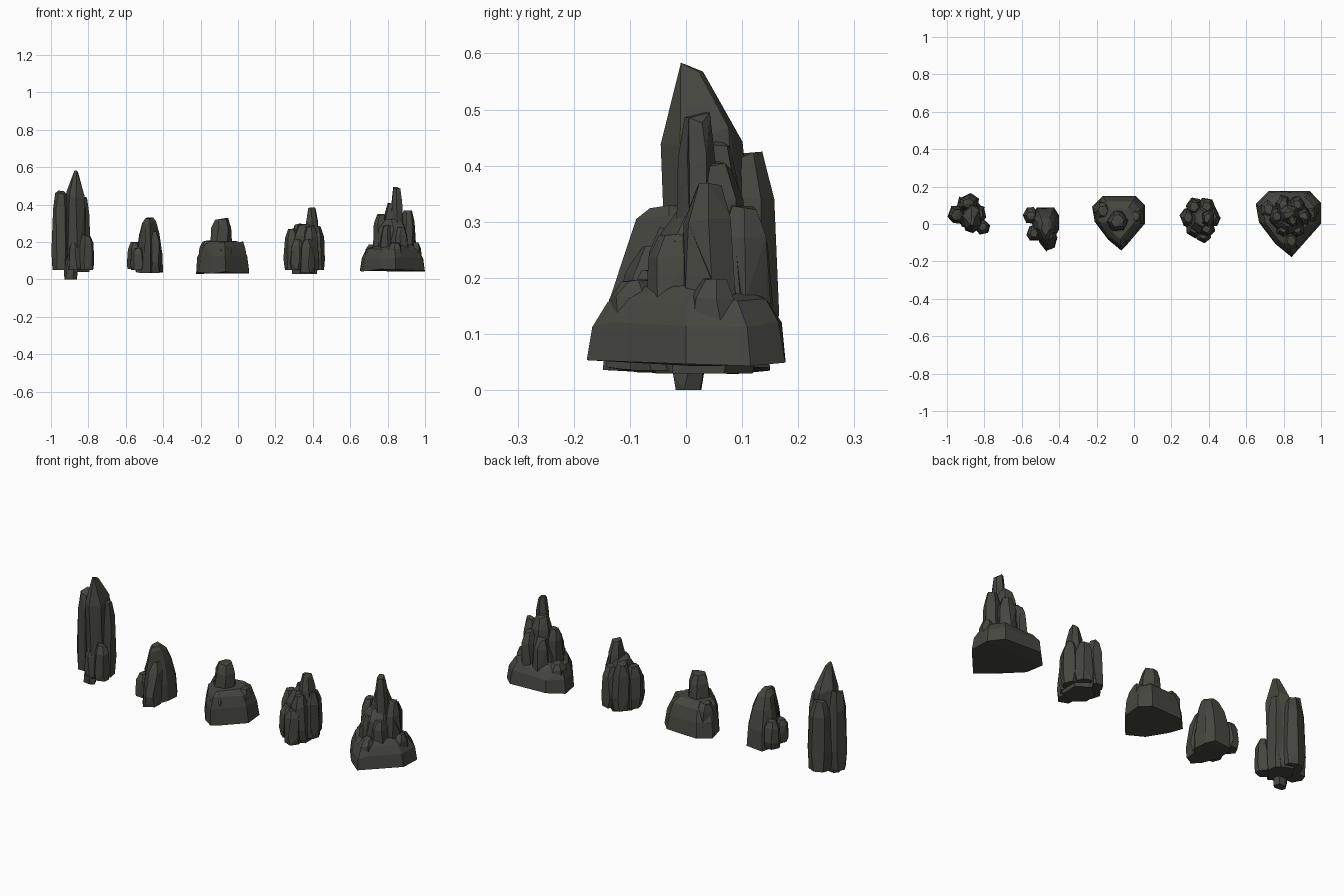
import bpy, bmesh, math, random

if "Cube" in bpy.data.objects:
    bpy.data.objects.remove(bpy.data.objects["Cube"])

mat = bpy.data.materials.new("dark_stone")
mat.diffuse_color = (0.062, 0.062, 0.052, 1)
mat.use_nodes = True
mat.node_tree.nodes["Principled BSDF"].inputs["Base Color"].default_value = mat.diffuse_color
rnd = random.Random(5)

# plan shape shared by the broad bases: flat back, pointed front
SHIELD = [(-1, .6), (-.6, 1), (.65, 1), (1, .65), (1, 0), (.5, -.45), (.3, -.8), (.1, -1), (-.4, -.6), (-.9, .05)]


def hull(points):
    """Angular stone chunk: convex hull of a point cloud."""
    bm = bmesh.new()
    for p in points:
        bm.verts.new(p)
    res = bmesh.ops.convex_hull(bm, input=bm.verts)
    junk = {g for g in res["geom_interior"] + res["geom_unused"] if isinstance(g, bmesh.types.BMVert)}
    bmesh.ops.delete(bm, geom=list(junk), context='VERTS')
    bmesh.ops.dissolve_limit(bm, angle_limit=math.radians(7), verts=bm.verts, edges=bm.edges)
    bmesh.ops.recalc_face_normals(bm, faces=bm.faces)
    me = bpy.data.meshes.new("chunk")
    bm.to_mesh(me)
    bm.free()
    ob = bpy.data.objects.new("chunk", me)
    bpy.context.collection.objects.link(ob)
    return ob


def shard(x, y, r, z0, z1, depth=1.15, top=.5, lean=0):
    """Faceted column with a bevelled tip, leaning along y."""
    h = z1 - z0
    pts = []
    turn = rnd.random()
    for f, s in ((0, .92), (.28, 1.03), (.78, .88), (1, top)):
        for i in range(6):
            a = turn + math.tau * i / 6 + rnd.uniform(-.2, .2)
            k = r * s * rnd.uniform(.94, 1.06)
            dz = rnd.uniform(-.06, 0) * h if f > .1 else 0
            pts.append((x + k * math.cos(a), y + depth * k * math.sin(a) + lean * f * f, z0 + f * h + dz))
    return hull(pts)


def ring(x, y, spread, r, z0, heights):
    """Columns evenly spaced round a centre, counter-clockwise from +x."""
    n = len(heights)
    return [shard(x + spread * math.cos(math.tau * i / n), y + spread * math.sin(math.tau * i / n), r, z0, z)
            for i, z in enumerate(heights)]


def slab(x, y, half_w, half_d, z0, z1, steps):
    """Broad base on the shield plan, shrinking upward."""
    pts = []
    for f, s in steps:
        for u, v in SHIELD:
            k = s * rnd.uniform(.97, 1.02) if f else s
            pts.append((x + half_w * u * k, y + half_d * v * k, z0 + (z1 - z0) * f + rnd.uniform(-.007, .007)))
    return hull(pts)


def rock(name, chunks):
    """Fuse chunks into one flat-faced rock."""
    base = chunks[0]
    for c in chunks[1:]:
        m = base.modifiers.new("fuse", 'BOOLEAN')
        m.operation, m.solver, m.object = 'UNION', 'EXACT', c
    dg = bpy.context.evaluated_depsgraph_get()
    me = bpy.data.meshes.new_from_object(base.evaluated_get(dg))
    me.name = name
    for c in chunks:
        bpy.data.objects.remove(c)
    me.materials.clear()
    me.materials.append(mat)
    for p in me.polygons:
        p.use_smooth = False
        p.material_index = 0
    bpy.context.collection.objects.link(bpy.data.objects.new(name, me))


LOW = ((0, 1), (.5, .95), (.85, .8), (1, .58))
TALL = ((0, 1), (.35, .95), (.7, .74), (.93, .5), (1, .3))

# tall double spire
rock("tall_spire_rock", [
    shard(-.865, .05, .06, .04, .59, 1.4, .25, -.04),
    shard(-.945, .05, .052, .05, .475, 1, .6),
    shard(-.885, .11, .06, .05, .43, .9),
    shard(-.825, .055, .037, .04, .45, 1.4),
    shard(-.81, -.015, .042, .05, .24, 1),
    shard(-.87, -.01, .04, .05, .2, 1),
    shard(-.895, .005, .036, 0, .12, .8),
])

# small leaning boulder
rock("small_boulder", [
    slab(-.475, -.03, .074, .118, .04, .325, TALL),
    shard(-.55, .045, .045, .055, .2, 1),
    shard(-.535, -.05, .04, .05, .17),
    shard(-.455, -.085, .045, .035, .26, 1.2, .5, .03),
])

# squat capped rock
rock("squat_rock", [
    slab(-.082, .004, .142, .146, .035, .2, LOW),
    shard(-.088, .015, .06, .1, .33, 1, .6),
    shard(-.165, .07, .05, .04, .21),
    shard(.005, .04, .05, .04, .205),
    shard(-.07, -.06, .05, .04, .2),
])

# clustered columns
rock("column_cluster_rock", [
    shard(.36, .03, .08, .03, .3),
    shard(.395, .03, .044, .05, .388),
    shard(.37, -.055, .043, .035, .22),
] + ring(.355, .035, .065, .046, .05, [.29, .27, .3, .275, .22, .29]))

# large stepped crag
rock("stepped_crag", [
    slab(.825, 0, .174, .177, .05, .18, LOW),
    shard(.83, .035, .1, .1, .33, 1),
    shard(.85, .02, .037, .15, .495, 1, .6),
    shard(.83, .05, .06, .12, .41, 1),
    shard(.84, -.09, .045, .06, .2),
    shard(.945, .05, .04, .06, .2),
    shard(.72, .08, .05, .06, .19),
] + ring(.835, .04, .072, .044, .1, [.37, .33, .31, .355, .29, .28]))
